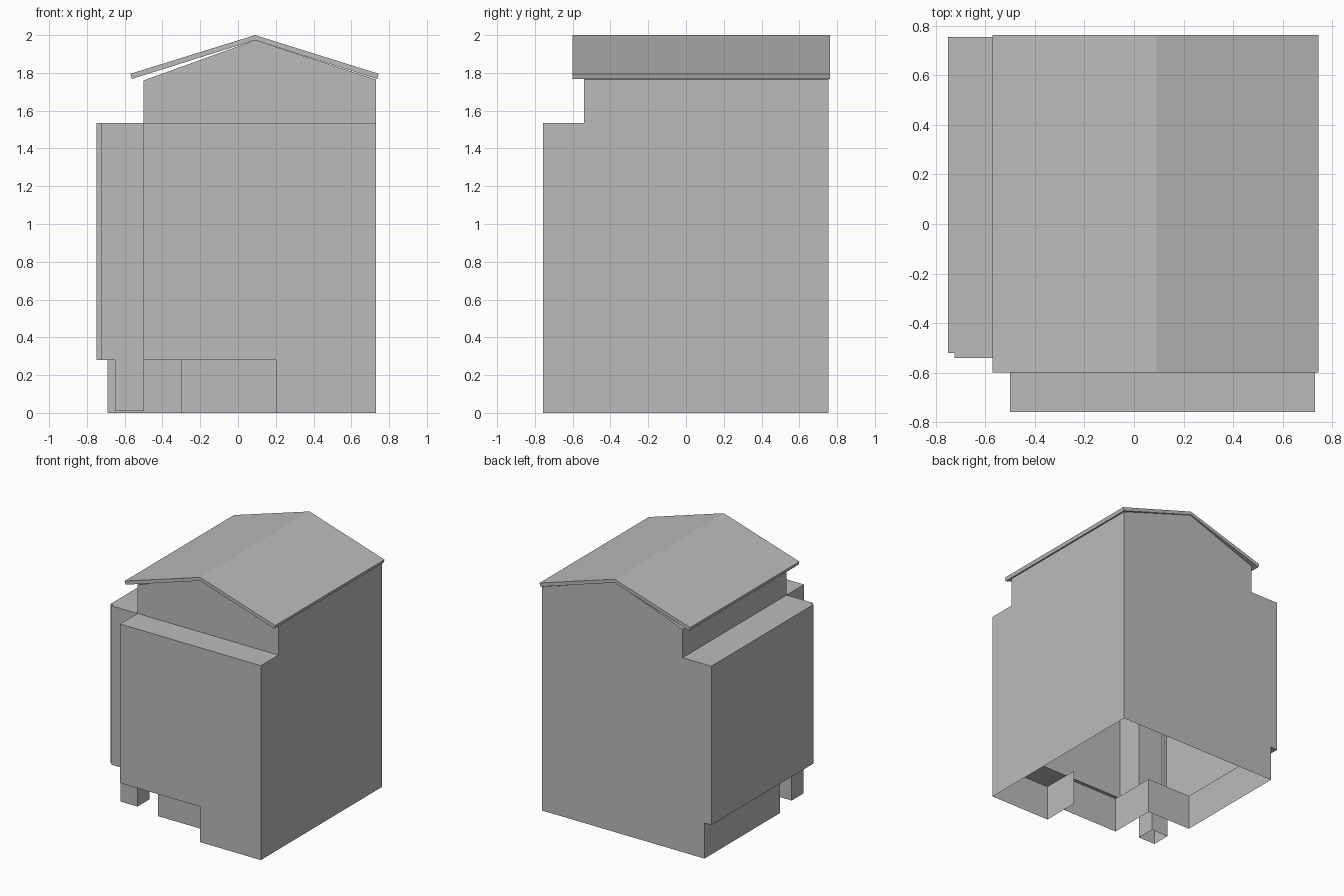
import bpy
import bmesh

default_cube = bpy.data.objects.get("Cube")
if default_cube:
    bpy.data.objects.remove(default_cube, do_unlink=True)

GREY = (0.5, 0.5, 0.5, 1)
plaster = bpy.data.materials.new("plain_grey")
plaster.use_nodes = True
plaster.diffuse_color = GREY
plaster.node_tree.nodes["Principled BSDF"].inputs["Base Color"].default_value = GREY

# Shared levels and wall lines
FLOOR, EAVE = 0.28, 1.535
EAST, WEST, WING = 0.73, -0.5, -0.75
FRONT, SETBACK, BACK = -0.758, -0.54, 0.755
RECESS, PORCH = -0.57, -0.19
RIDGE = 0.09


def finish(name, bm):
    mesh = bpy.data.meshes.new(name)
    bm.to_mesh(mesh)
    bm.free()
    mesh.materials.append(plaster)
    obj = bpy.data.objects.new(name, mesh)
    bpy.context.collection.objects.link(obj)
    return obj


def walls(name, outline, low, high, closed=True, cap=False):
    """Upright shell over a counter-clockwise plan, with an optional top."""
    bm = bmesh.new()
    lower = [bm.verts.new((x, y, low)) for x, y in outline]
    upper = [bm.verts.new((x, y, high)) for x, y in outline]
    count = len(outline)
    for i in range(count if closed else count - 1):
        j = (i + 1) % count
        bm.faces.new((lower[i], lower[j], upper[j], upper[i]))
    if cap:
        bm.faces.new(upper)
    return finish(name, bm)


def prism(name, profile, y0, y1, skip=()):
    """Front profile pushed along y; skip lists the open sides."""
    bm = bmesh.new()
    near = [bm.verts.new((x, y0, z)) for x, z in profile]
    far = [bm.verts.new((x, y1, z)) for x, z in profile]
    count = len(profile)
    bm.faces.new(near)
    bm.faces.new(far[::-1])
    for i in range(count):
        if i not in skip:
            j = (i + 1) % count
            bm.faces.new((near[j], near[i], far[i], far[j]))
    return finish(name, bm)


# Hollow ground floor with a recessed entrance and corner porch
walls("ground_floor_walls", [
    (EAST, FRONT), (EAST, BACK), (-0.69, BACK), (-0.69, PORCH),
    (-0.3, PORCH), (-0.3, RECESS), (0.2, RECESS), (0.2, FRONT)], 0, FLOOR)
walls("entrance_side_wall", [(0.2, -0.45), (0.2, RECESS)], 0, FLOOR, closed=False)

# Porch post, open underneath
walls("porch_post", [(-0.65, SETBACK), (WEST, SETBACK), (WEST, -0.39),
                     (-0.65, -0.39)], 0.01, FLOOR)

# Upper storeys with the side wing and flat ledges
upper_plan = [(EAST, FRONT), (EAST, BACK), (WING, BACK), (WING, -0.52),
              (-0.725, -0.52), (-0.725, SETBACK), (WEST, SETBACK), (WEST, FRONT)]
walls("upper_storey_walls", upper_plan, FLOOR, EAVE, cap=True)

# Underside of the overhanging storey
bm = bmesh.new()
overhang = upper_plan[2:] + [(EAST, FRONT), (EAST, SETBACK), (-0.3, SETBACK),
                             (-0.3, PORCH), (-0.69, PORCH), (-0.69, BACK)]
face = bm.faces.new([bm.verts.new((x, y, FLOOR)) for x, y in overhang])
face.normal_update()
if face.normal.z > 0:
    face.normal_flip()
finish("overhang_underside", bm)

# Attic with gable ends, open below
prism("attic_gable", [(WEST, EAVE), (EAST, EAVE), (EAST, 1.765),
                      (RIDGE, 1.973), (WEST, 1.76)], SETBACK, BACK, skip=(0,))

# Thin pitched roof
prism("pitched_roof", [
    (-0.57, 1.795), (-0.562, 1.768), (RIDGE, 1.973),
    (0.737, 1.768), (0.745, 1.795), (RIDGE, 2.0)], -0.6, 0.763)
